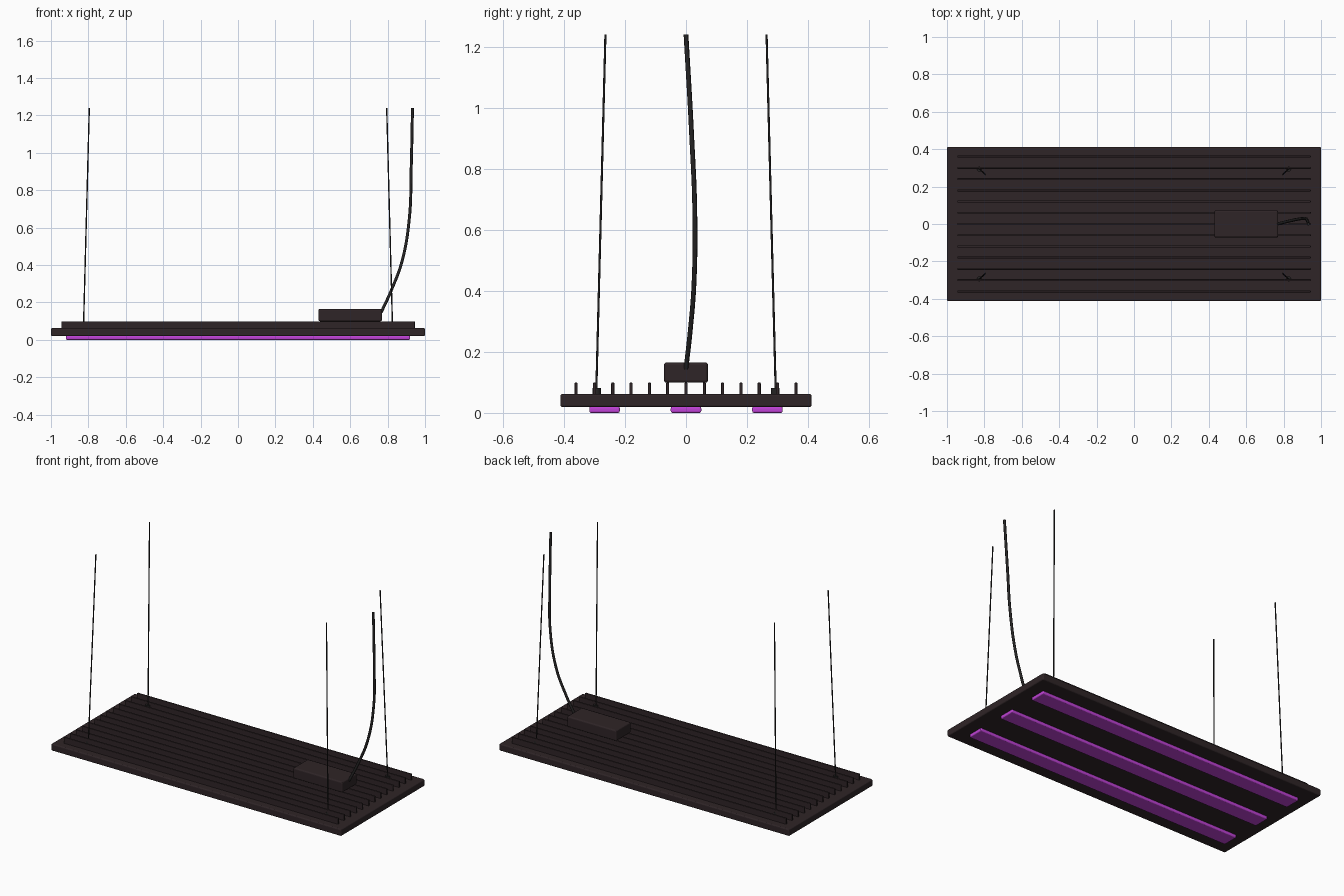
import bpy
from mathutils import Vector

if "Cube" in bpy.data.objects:
    bpy.data.objects.remove(bpy.data.objects["Cube"])


def material(name, rgb):
    m = bpy.data.materials.new(name)
    m.diffuse_color = (*rgb, 1)
    m.use_nodes = True
    m.node_tree.nodes["Principled BSDF"].inputs["Base Color"].default_value = m.diffuse_color
    return m


BODY = material("dark_warm_grey", (0.028, 0.018, 0.020))
BLACK = material("cable_black", (0.018, 0.017, 0.017))
PURPLE = material("purple_light", (0.53, 0.055, 0.68))


def box(name, lo, hi, mat, bevel=0.0, segments=2):
    lo, hi = Vector(lo), Vector(hi)
    bpy.ops.mesh.primitive_cube_add(size=1, location=(lo + hi) / 2)
    ob = bpy.context.object
    ob.name = name
    ob.scale = hi - lo
    bpy.ops.object.transform_apply(location=False, rotation=False, scale=True)
    ob.data.materials.append(mat)
    if bevel:
        mod = ob.modifiers.new("bevel", 'BEVEL')
        mod.width, mod.segments = bevel, segments
    return ob


def tube(name, points, radius, mat, smooth=False):
    cu = bpy.data.curves.new(name, 'CURVE')
    cu.dimensions = '3D'
    cu.bevel_depth = radius
    cu.bevel_resolution = 2
    cu.use_fill_caps = True
    sp = cu.splines.new('BEZIER' if smooth else 'POLY')
    pts = sp.bezier_points if smooth else sp.points
    pts.add(len(points) - 1)
    for p, co in zip(pts, points):
        if smooth:
            p.co = co
            p.handle_left_type = p.handle_right_type = 'AUTO'
        else:
            p.co = (*co, 1)
    cu.materials.append(mat)
    ob = bpy.data.objects.new(name, cu)
    bpy.context.collection.objects.link(ob)


# Main panel
box("panel", (-1, -0.412, 0.019), (1, 0.412, 0.062), BODY, 0.007, 3)

# Cooling fins along the top
for i in range(13):
    y = -0.36 + 0.06 * i
    box(f"cooling_fin_{i + 1}", (-0.945, y - 0.005, 0.058), (0.945, y + 0.005, 0.099), BODY, 0.002, 2)

# Light strips underneath
for i, y in enumerate((-0.267, 0, 0.267)):
    box(f"light_strip_{i + 1}", (-0.92, y - 0.05, 0), (0.92, y + 0.05, 0.021), PURPLE, 0.006, 3)

# Power supply box
box("power_box", (0.43, -0.072, 0.099), (0.77, 0.072, 0.165), BODY, 0.008, 3)

# Hanging wires with their mounts
for sx in (-1, 1):
    for sy in (-1, 1):
        bpy.ops.mesh.primitive_cylinder_add(vertices=16, radius=0.014, depth=0.024,
                                            location=(sx * 0.827, sy * 0.293, 0.07))
        mount = bpy.context.object
        mount.name = "wire_mount"
        mount.data.materials.append(BLACK)
        bpy.ops.object.shade_smooth_by_angle()
        tube("hanging_wire", [(sx * 0.826, sy * 0.294, 0.07), (sx * 0.795, sy * 0.264, 1.24)], 0.0035, BLACK)

# Power cable
tube("power_cable", [(0.765, 0, 0.145), (0.822, 0.014, 0.27), (0.877, 0.026, 0.42), (0.916, 0.029, 0.65),
                     (0.926, 0.018, 0.92), (0.933, 0, 1.24)], 0.008, BLACK, True)
